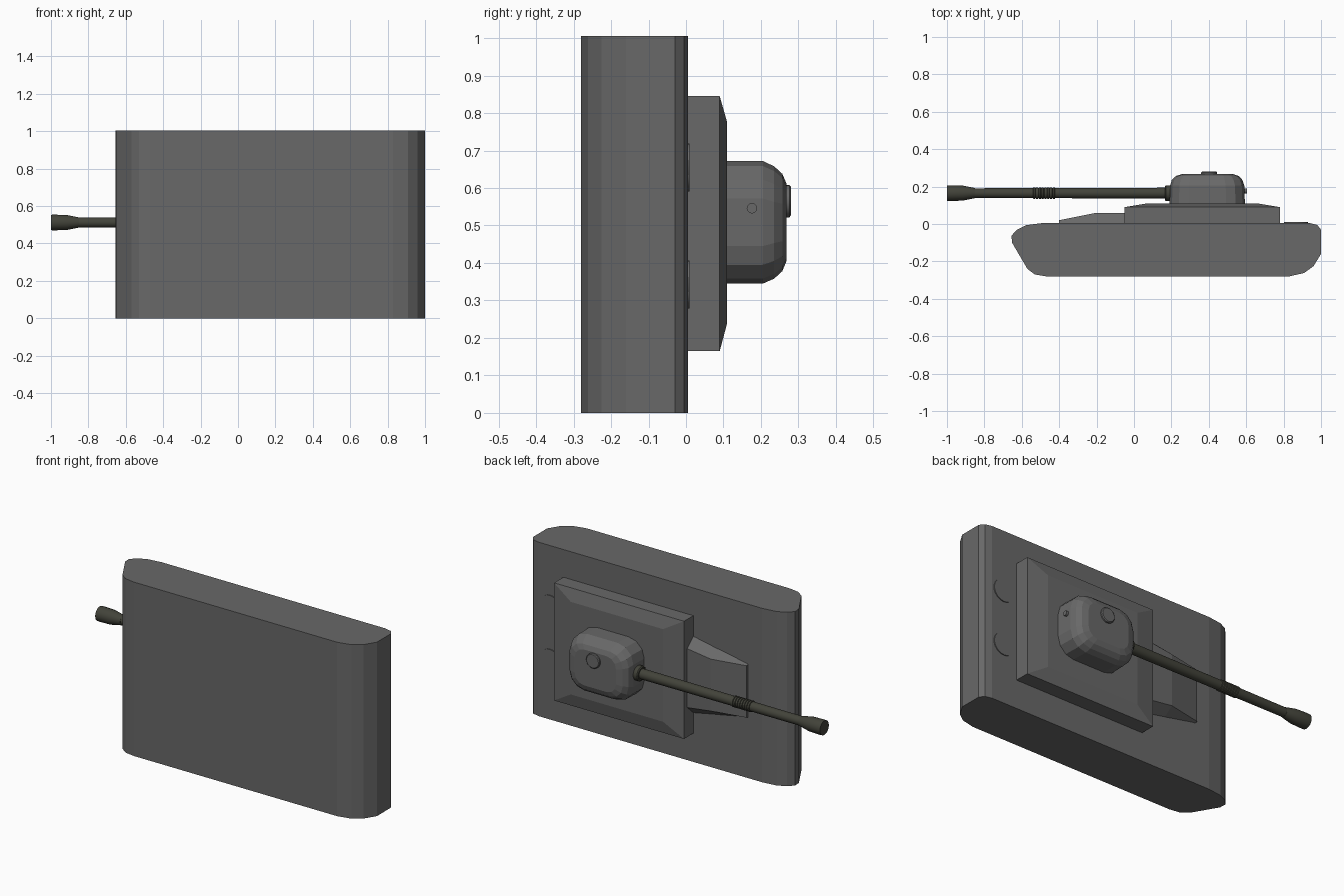
import bpy, bmesh, math
from mathutils import Vector

if "Cube" in bpy.data.objects:
    bpy.data.objects.remove(bpy.data.objects["Cube"])


def material(name, rgb):
    m = bpy.data.materials.new(name)
    m.diffuse_color = (*rgb, 1)
    m.use_nodes = True
    m.node_tree.nodes["Principled BSDF"].inputs["Base Color"].default_value = m.diffuse_color
    return m


GREY = material("hull grey", (0.14, 0.14, 0.14))
OLIVE = material("gun olive", (0.055, 0.056, 0.042))


def loft(name, rings, mat, smooth=False):
    """Skin a list of equal-length closed rings and cap both ends."""
    bm = bmesh.new()
    vs = [[bm.verts.new(p) for p in r] for r in rings]
    n = len(rings[0])
    for a, b in zip(vs, vs[1:]):
        for i in range(n):
            j = (i + 1) % n
            bm.faces.new((a[i], a[j], b[j], b[i]))
    bm.faces.new(vs[0])
    bm.faces.new(vs[-1])
    bmesh.ops.recalc_face_normals(bm, faces=bm.faces)
    me = bpy.data.meshes.new(name)
    bm.to_mesh(me)
    bm.free()
    me.materials.append(mat)
    ob = bpy.data.objects.new(name, me)
    bpy.context.collection.objects.link(ob)
    if smooth:
        bpy.ops.object.select_all(action='DESELECT')
        ob.select_set(True)
        bpy.context.view_layer.objects.active = ob
        bpy.ops.object.shade_smooth_by_angle(angle=math.radians(35))
    return ob


def rect(y, x0, x1, z0, z1):
    return [(x0, y, z0), (x1, y, z0), (x1, y, z1), (x0, y, z1)]


def rounded(y, x0, x1, z0, z1, r, seg=3):
    pts = []
    for k, (cx, cz) in enumerate([(x1 - r, z1 - r), (x0 + r, z1 - r),
                                  (x0 + r, z0 + r), (x1 - r, z0 + r)]):
        for s in range(seg + 1):
            a = math.pi / 2 * (k + s / seg)
            pts.append((cx + r * math.cos(a), y, cz + r * math.sin(a)))
    return pts


def turned(name, axis, centre, profile, mat, n=24):
    """Turn (position, radius) pairs about the x or y axis."""
    rings = []
    for t, r in profile:
        ring = []
        for i in range(n):
            a = 2 * math.pi * i / n
            c, s = r * math.cos(a), r * math.sin(a)
            off = (t, c, s) if axis == 'x' else (c, t, s)
            ring.append(Vector(centre) + Vector(off))
        rings.append(ring)
    return loft(name, rings, mat, True)


# Hull: side profile extruded across the full width
side = [(-.655, -.062), (-.625, -.03), (-.575, -.006), (-.49, .005), (.94, .005),
        (.98, -.005), (1, -.03), (1, -.16), (.96, -.225), (.91, -.262), (.83, -.28),
        (-.47, -.28), (-.53, -.27), (-.57, -.24), (-.652, -.1)]
loft("hull", [[(x, y, z) for x, y in side] for z in (0, 1.005)], GREY)

# Raised deck with a chamfered top
loft("upper_deck", [rect(0, -.05, .78, .165, .845), rect(.09, -.05, .78, .165, .845),
                    rect(.11, .07, .66, .24, .775)], GREY)

# Sloped front fairing, narrowing forward
fairing = []
for x, y, base, top in [(-.4, .02, .155, .15), (-.2, .06, .195, .15), (-.05, .06, .225, .17)]:
    fairing.append([(x, 0, .505 - base), (x, y, .505 - top),
                    (x, y, .505 + top), (x, 0, .505 + base)])
loft("front_fairing", fairing, GREY)

# Round rear deck covers
for z in (.343, .655):
    turned("rear_cover", 'y', (.865, 0, z), [(0, .064), (.010, .064)], GREY)

# Turret: stacked rounded sections
loft("turret", [rounded(.105, .19, .593, .345, .672, .1), rounded(.205, .193, .59, .345, .672, .1),
                rounded(.235, .202, .58, .358, .658, .095), rounded(.257, .225, .56, .378, .638, .08),
                rounded(.268, .26, .525, .405, .612, .06)], GREY)
turned("cupola", 'y', (.402, 0, .565), [(.26, .043), (.276, .043), (.28, .038)], GREY)
turned("rear_port", 'x', (0, .176, .546), [(.58, .014), (.604, .014)], GREY, 12)

# Gun: collar, tube, ribbed sleeve and muzzle
GUN = (0, .165, .512)
turned("gun_collar", 'x', GUN, [(.165, .036), (.17, .042), (.21, .042)], OLIVE)
turned("gun_tube", 'x', GUN, [(-.86, .026), (-.43, .027), (.18, .029)], OLIVE)
ribs = []
for i in range(8):
    x = -.54 + i * .015
    ribs += [(x, .027), (x + .002, .031), (x + .011, .031), (x + .013, .027)]
turned("gun_sleeve", 'x', GUN, ribs, OLIVE)
turned("muzzle", 'x', GUN, [(-1, .041), (-.985, .042), (-.915, .04), (-.85, .027)], OLIVE)
